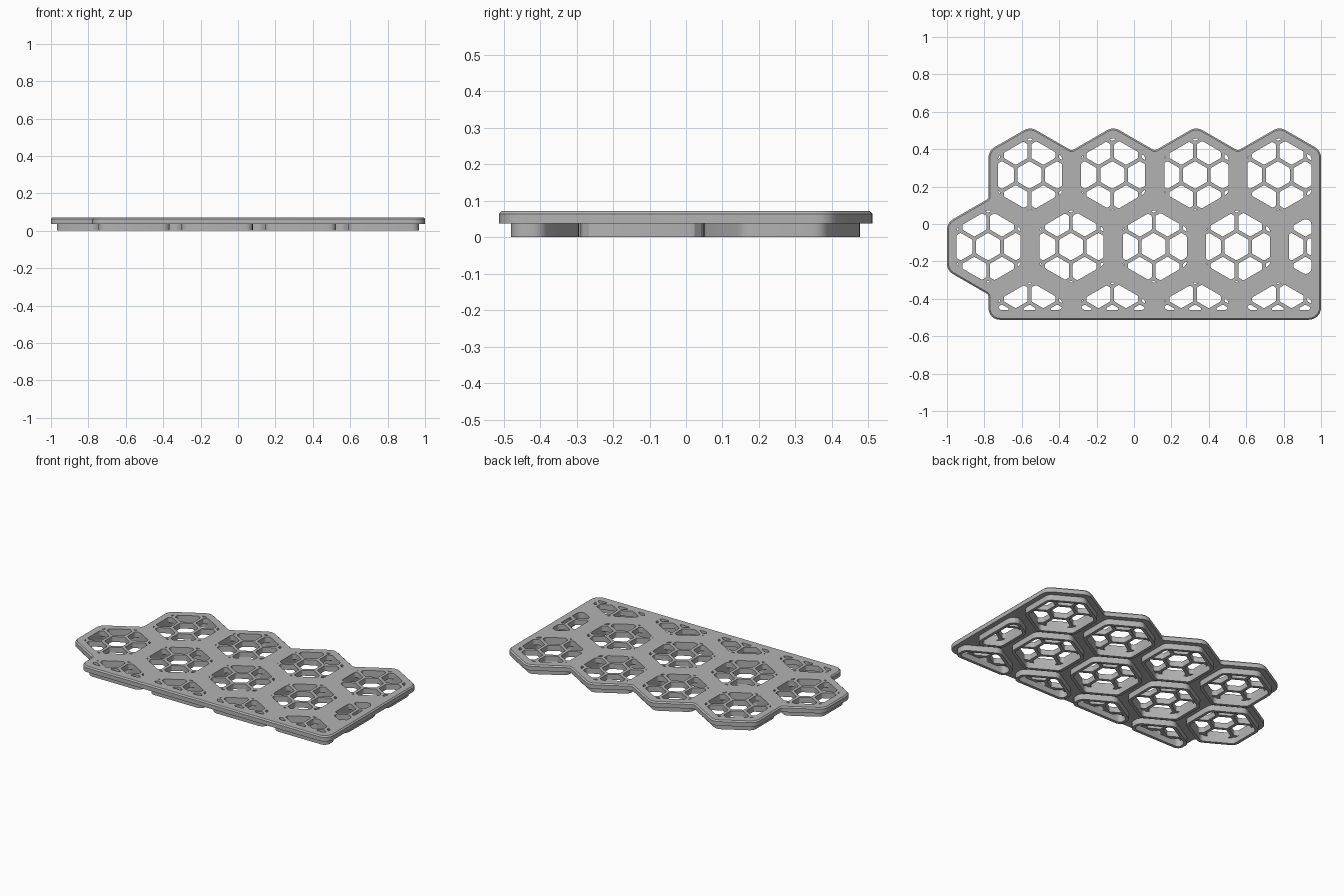
import bpy, bmesh, math
from mathutils import Vector

if "Cube" in bpy.data.objects:
    bpy.data.objects.remove(bpy.data.objects["Cube"], do_unlink=True)

A = 2 / 9                       # cell apothem
R = A / math.cos(math.pi / 6)   # cell corner radius
ROWS = [0.264, 0.264 - 1.5 * R, 0.264 - 3 * R]
EDGE_Y = -0.512                 # straight front edge
Z_PLATE, Z_CHAMFER, Z_TOP = 0.037, 0.064, 0.072
FOOT_INSET, WINDOW_INSET = 0.032, 0.051

grey = bpy.data.materials.new("light_grey")
grey.use_nodes = True
colour = (0.45, 0.45, 0.45, 1)
grey.diffuse_color = colour
grey.node_tree.nodes["Principled BSDF"].inputs["Base Color"].default_value = colour


def hexagon(x, y, apothem):
    r = apothem / math.cos(math.pi / 6)
    return [Vector((x + r * math.cos(math.radians(30 + 60 * i)),
                    y + r * math.sin(math.radians(30 + 60 * i)))) for i in range(6)]


def cut(poly, point, normal):
    """Keep the part of a polygon lying behind a line."""
    out = []
    for a, b in zip(poly, poly[1:] + poly[:1]):
        da, db = (a - point).dot(normal), (b - point).dot(normal)
        if da <= 0:
            out.append(a)
        if da * db < 0:
            out.append(a.lerp(b, da / (da - db)))
    return out


def clip(poly, window):
    for a, b in zip(window, window[1:] + window[:1]):
        d = (b - a).normalized()
        poly = cut(poly, a, Vector((d.y, -d.x)))
        if len(poly) < 3:
            return []
    return poly


def area(p):
    return 0.5 * sum(a.x * b.y - b.x * a.y for a, b in zip(p, p[1:] + p[:1]))


def rounded(poly, convex, concave=0.0, steps=4):
    """Replace sharp corners with circular arcs."""
    poly = [p for i, p in enumerate(poly) if (p - poly[i - 1]).length > 1e-4]
    out = []
    for i, p in enumerate(poly):
        a, b = poly[i - 1] - p, poly[(i + 1) % len(poly)] - p
        turn = math.pi - a.angle(b)
        radius = convex if a.x * b.y - a.y * b.x < 0 else concave
        t = min(radius * math.tan(turn / 2), 0.45 * a.length, 0.45 * b.length)
        if turn < 0.4 or t < 1e-4:
            out.append(p)
            continue
        s, e, w = p + a.normalized() * t, p + b.normalized() * t, math.cos(turn / 2)
        for k in range(steps + 1):
            u = k / steps
            c0, c1, c2 = (1 - u) ** 2, 2 * u * (1 - u) * w, u * u
            out.append((s * c0 + p * c1 + e * c2) / (c0 + c1 + c2))
    return out


def inset(poly, d):
    out = []
    for i, p in enumerate(poly):
        a, b = (p - poly[i - 1]).normalized(), (poly[(i + 1) % len(poly)] - p).normalized()
        n = Vector((-a.y - b.y, a.x + b.x)).normalized()
        out.append(p + n * d / max(0.5, n.dot(Vector((-a.y, a.x)))))
    return out


def loft(bm, levels, cap=True):
    """Join matching outlines, given as (outline, z), into a solid or a band."""
    rings = [[bm.verts.new((p.x, p.y, z)) for p in poly] for poly, z in levels]
    for lo, hi in zip(rings, rings[1:]):
        for i in range(len(lo)):
            j = (i + 1) % len(lo)
            bm.faces.new((lo[i], lo[j], hi[j], hi[i]))
    if cap:
        bm.faces.new(rings[0][::-1])
        bm.faces.new(rings[-1])


def make(name, bm):
    mesh = bpy.data.meshes.new(name)
    bm.to_mesh(mesh)
    bm.free()
    obj = bpy.data.objects.new(name, mesh)
    bpy.context.collection.objects.link(obj)
    mesh.materials.append(grey)
    return obj


def cell_shape(x, y, d, radius):
    """Hexagonal cell shrunk by d and trimmed to the straight plate edges."""
    poly = cut(hexagon(x, y, A - d), Vector((1 - d, 0)), Vector((1, 0)))
    poly = cut(poly, Vector((0, EDGE_Y + d)), Vector((0, -1)))
    return rounded(poly, radius)


# Cell centres: back, middle and front rows
cells = [(-1 + 2 * A * (i + 1), y) for y in (ROWS[0], ROWS[2]) for i in range(4)]
cells += [(-1 + A + 2 * A * i, ROWS[1]) for i in range(5)]

# Plate outline: straight front and right, scalloped back, one cell out on the left
left = -1 + A
points = [(left, EDGE_Y), (1, EDGE_Y), (1, ROWS[0] + R / 2)]
for i in range(3, -1, -1):
    x = -1 + 2 * A * (i + 1)
    points += [(x, ROWS[0] + R), (x - A, ROWS[0] + R / 2)]
points += [(left, ROWS[1] + R), (-1, ROWS[1] + R / 2),
           (-1, ROWS[1] - R / 2), (left, ROWS[1] - R)]
outline = rounded([Vector(p) for p in points], 0.065, 0.02, 6)

bm = bmesh.new()
loft(bm, [(outline, Z_PLATE), (outline, Z_CHAMFER), (inset(outline, 0.008), Z_TOP)])
plate = make("plate", bm)

# Honeycomb openings: one continuous lattice seen only inside the cell windows
PITCH, HOLE = 0.1475, 0.064
origin = Vector((-1 + 2 * A - 0.003, ROWS[0] - 0.002))
lattice = [(origin.x + PITCH * (i + 0.5 * (j % 2)), origin.y + PITCH * math.sqrt(3) / 2 * j)
           for i in range(-5, 13) for j in range(-8, 4)]
bm = bmesh.new()
for cx, cy in cells:
    window = cell_shape(cx, cy, WINDOW_INSET, 0.03)
    for hx, hy in lattice:
        if math.hypot(hx - cx, hy - cy) < 2 * R:
            hole = clip(hexagon(hx, hy, HOLE), window)
            if hole and area(hole) > 2e-5:
                hole = rounded(hole, 0.01, steps=3)
                loft(bm, [(hole, Z_PLATE - 0.02), (hole, Z_TOP + 0.02)])
cutter = make("opening_cutter", bm)

mod = plate.modifiers.new("openings", 'BOOLEAN')
mod.operation, mod.solver, mod.object = 'DIFFERENCE', 'EXACT', cutter
bpy.context.view_layer.objects.active = plate
bpy.ops.object.modifier_apply(modifier=mod.name)
bpy.data.objects.remove(cutter, do_unlink=True)

# Feet: a hollow hexagonal rim below every cell
for n, (cx, cy) in enumerate(cells):
    outer = cell_shape(cx, cy, FOOT_INSET, 0.045)
    inner = cell_shape(cx, cy, WINDOW_INSET, 0.03)
    bm = bmesh.new()
    loft(bm, [(inner, Z_PLATE), (inner, 0), (outer, 0), (outer, Z_PLATE)], cap=False)
    bmesh.ops.recalc_face_normals(bm, faces=bm.faces)
    # An open band needs its bottom facing down
    bm.normal_update()
    if any(f.normal.z > 0.5 for f in bm.faces):
        bmesh.ops.reverse_faces(bm, faces=bm.faces)
    make(f"foot_rim_{n + 1}", bm)

# Smooth the rounded corners, keep the hard edges
for obj in bpy.context.collection.objects:
    obj.select_set(obj.name.startswith(("plate", "foot_rim")))
bpy.ops.object.shade_smooth_by_angle(angle=math.radians(25))
